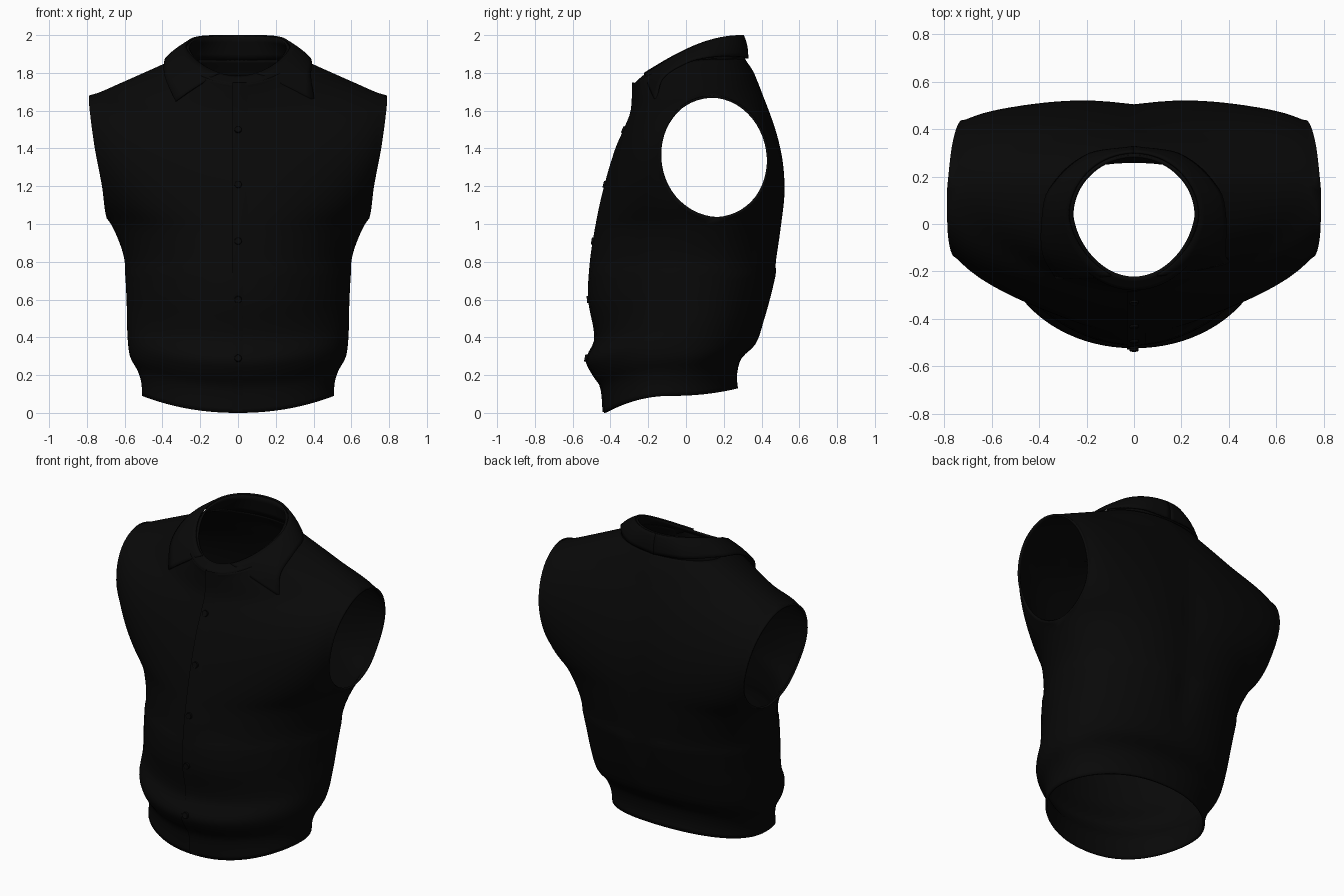
import bpy, bmesh, math
from math import sin, cos, pi, radians
from mathutils import Vector

if "Cube" in bpy.data.objects:
    bpy.data.objects.remove(bpy.data.objects["Cube"], do_unlink=True)

cloth = bpy.data.materials.new("black_cloth")
cloth.use_nodes = True
cloth.diffuse_color = (0.0025, 0.0025, 0.0025, 1)
cloth.node_tree.nodes["Principled BSDF"].inputs["Base Color"].default_value = cloth.diffuse_color


def lerp(a, b, t):
    return a + (b - a) * t


def smooth(keys, t):
    """Smooth curve through (parameter, value) keys."""
    t = min(max(t, keys[0][0]), keys[-1][0])
    i = 0
    while i < len(keys) - 2 and t > keys[i + 1][0]:
        i += 1

    def slope(k):
        a, b = keys[max(k - 1, 0)], keys[min(k + 1, len(keys) - 1)]
        return (b[1] - a[1]) / (b[0] - a[0])
    (x0, y0), (x1, y1) = keys[i], keys[i + 1]
    h = x1 - x0
    u = (t - x0) / h
    return (y0 * (1 + 2 * u) * (1 - u) ** 2 + slope(i) * h * u * (1 - u) ** 2
            + y1 * u * u * (3 - 2 * u) + slope(i + 1) * h * u * u * (u - 1))


def add_grid(bm, rows, flip=False):
    grid = [[bm.verts.new(p) for p in row] for row in rows]
    for lo, hi in zip(grid, grid[1:]):
        for j in range(len(lo) - 1):
            quad = [lo[j], lo[j + 1], hi[j + 1], hi[j]]
            bm.faces.new(quad[::-1] if flip else quad)


def finish(bm, name, thickness=0, offset=-1, mirror=False, angle=50):
    bmesh.ops.remove_doubles(bm, verts=bm.verts, dist=0.0005)
    mesh = bpy.data.meshes.new(name)
    bm.to_mesh(mesh)
    bm.free()
    ob = bpy.data.objects.new(name, mesh)
    bpy.context.collection.objects.link(ob)
    mesh.materials.append(cloth)
    if mirror:
        mod = ob.modifiers.new("Mirror", "MIRROR")
        mod.use_clip = True
    if thickness:
        mod = ob.modifiers.new("Thickness", "SOLIDIFY")
        mod.thickness, mod.offset = thickness, offset
    bpy.ops.object.select_all(action="DESELECT")
    ob.select_set(True)
    bpy.context.view_layer.objects.active = ob
    bpy.ops.object.shade_smooth_by_angle(angle=radians(angle))
    return ob


# Outline profiles: (height, distance)
FRONT = [(0, -.435), (.14, -.45), (.2, -.49), (.28, -.525), (.39, -.48), (.6, -.512), (.8, -.503),
         (1, -.472), (1.2, -.428), (1.4, -.368), (1.5, -.325), (1.6, -.287), (1.74, -.28)]
BACK = [(.13, .275), (.2, .27), (.29, .295), (.36, .365), (.5, .42), (.7, .475), (.9, .515),
        (1.1, .537), (1.25, .537), (1.4, .515), (1.6, .45), (1.8, .36), (1.87, .315)]
SIDE = [(.09, .508), (.16, .512), (.22, .53), (.3, .572), (.45, .587), (.6, .59), (.8, .605),
        (.9, .635), (1.03, .695), (1.2, .72), (1.4, .758), (1.6, .785), (1.68, .79)]
N = 22


def quarter(y_mid, z_mid, x_side, y_side, z_side, power, back):
    """Curve from the centre line round to the side."""
    pts = []
    for j in range(N + 1):
        a = pi / 2 * j / N
        s, c = sin(a), max(cos(a), 0)
        x = x_side * s ** power
        y = lerp(y_side, y_mid, c ** power)
        z = lerp(z_mid, z_side, s * s)
        if back:  # hollow along the spine
            y -= .035 * math.exp(-(x / .07) ** 2) * max(0, sin(pi * (z - .4) / 1.4))
        pts.append((x, y, z))
    return pts


# Body: waist to underarm, then armhole, then shoulder to neckline
front_rows, back_rows = [], []


def add_rows(zf, zb, xs, zs, yf_side, yb_side, pf, pb, tuck=0):
    front_rows.append(quarter(smooth(FRONT, zf), zf, xs, yf_side, zs, pf, False))
    back_rows.append(quarter(smooth(BACK, zb), zb, xs - tuck, yb_side, zs, pb, True))


for i in range(40):
    t = i / 40
    zs = lerp(.09, 1.03, t)
    ys = lerp(-.08, .165, t)
    add_rows(lerp(0, .98, t), lerp(.13, 1.05, t), smooth(SIDE, zs), zs, ys, ys,
             lerp(.93, 1.1, t), .93)
for i in range(27):
    a = pi * i / 26
    t = (1 - cos(a)) / 2
    zs = lerp(1.03, 1.68, t)
    mid = lerp(.165, .135, t)
    add_rows(lerp(.98, 1.57, t), lerp(1.05, 1.7, t), smooth(SIDE, zs), zs,
             mid - .29 * sin(a), mid + .29 * sin(a),
             lerp(1.1, 1.25, t), lerp(.93, 1, t), .025 * sin(a))
for i in range(1, 17):
    t = i / 16
    add_rows(lerp(1.57, 1.74, t), lerp(1.7, 1.87, t), lerp(.79, .34, t), lerp(1.68, 1.875, t),
             .135, .135, lerp(1.25, 1, t), 1)
bm = bmesh.new()
add_grid(bm, front_rows)
add_grid(bm, back_rows, flip=True)
bmesh.ops.remove_doubles(bm, verts=bm.verts, dist=.0005)
# Relax the chest and shoulders so the cloth flows past the armholes
chest = [v for v in bm.verts if v.co.z > .75 and not v.is_boundary]
for _ in range(30):
    bmesh.ops.smooth_vert(bm, verts=chest, factor=.5, use_axis_x=True, use_axis_y=True,
                          use_axis_z=True)
finish(bm, "shirt_body", .012, mirror=True)


# Collar stand: from the neckline up to the fold
def fold(a, grow=0):
    q = (1 - cos(a)) / 2
    return Vector(((.265 + grow) * sin(a) * (1 - .14 * max(cos(a), 0)),
                   lerp(-.23 - grow, .292 + grow, q), 1.785 + .213 * sin(q * pi / 2)))


neckline = front_rows[-1] + back_rows[-1][-2::-1]
rows = []
for k in range(5):
    t = k / 4
    rows.append([Vector(p).lerp(fold(pi * j / (2 * N)), t) for j, p in enumerate(neckline)])
bm = bmesh.new()
add_grid(bm, rows)
finish(bm, "collar_stand", .012, mirror=True)

# Collar leaves: folded down from the stand to a point at the front
for side, label, tip in ((1, "left", .405), (-1, "right", .33)):
    edge = [(tip, -.2 + (tip - .36) * .9, 1.65), (.385, -.12, 1.775), (.387, .02, 1.86),
            (.36, .14, 1.885), (.2, .29, 1.885), (0, .325, 1.875)]
    knots = (0, .22, .42, .55, .82, 1)
    axes = [[(k, p[n]) for k, p in zip(knots, edge)] for n in range(3)]
    rows = []
    for k in range(7):
        t = k / 6
        row = []
        for j in range(37):
            u = j / 36
            a = lerp(radians(24), pi, u)
            low = Vector([smooth(ax, u) for ax in axes])
            p = fold(a, .01).lerp(low, t)
            bulge = .007 * sin(pi * t)
            p += Vector((sin(a) * bulge, -cos(a) * bulge, bulge * .5))
            row.append((p.x * side, p.y, p.z))
        rows.append(row)
    bm = bmesh.new()
    add_grid(bm, rows, flip=side > 0)
    finish(bm, label + "_collar_leaf", .01, 0)

# Button placket: an overlap with one raised edge, blending into the other side
rows = []
for i in range(61):
    z = lerp(.004, 1.75, i / 60)
    y = smooth(FRONT, z)
    rows.append([(-.03, y + .006, z), (-.03, y - .006, z), (0, y - .005, z), (.05, y + .006, z)])
bm = bmesh.new()
add_grid(bm, rows)
finish(bm, "button_placket", angle=40)

# Buttons: small discs with a sunken middle, tilted with the cloth
for n, z in enumerate((.29, .6, .91, 1.21, 1.5)):
    bm = bmesh.new()
    bmesh.ops.create_cone(bm, cap_ends=True, segments=20, radius1=.02, radius2=.018, depth=.012)
    cap = [f for f in bm.faces if f.normal.z > .9]
    bmesh.ops.inset_region(bm, faces=cap, thickness=.005, depth=-.003)
    ob = finish(bm, "button_%d" % (n + 1), angle=30)
    slope = (smooth(FRONT, z + .03) - smooth(FRONT, z - .03)) / .06
    ob.location = (0, smooth(FRONT, z) - .007, z)
    ob.rotation_euler = (pi / 2 - math.atan(slope), 0, 0)
